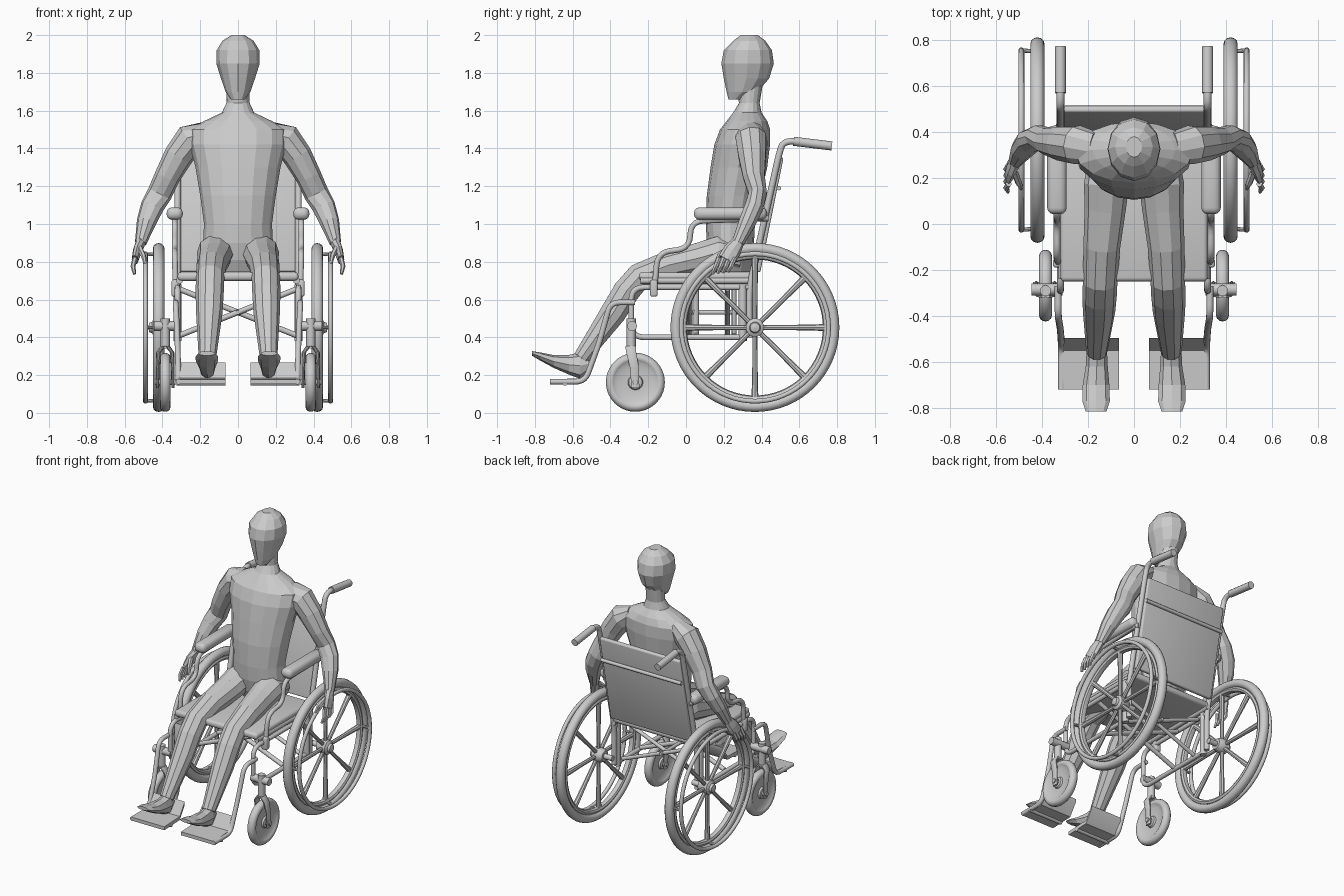
import bpy, bmesh
from math import sin, cos, pi, radians
from mathutils import Vector, Matrix

if "Cube" in bpy.data.objects:
    bpy.data.objects.remove(bpy.data.objects["Cube"])


def finish(name, bm, mirror=False, smooth=True):
    bmesh.ops.recalc_face_normals(bm, faces=bm.faces)
    me = bpy.data.meshes.new(name)
    bm.to_mesh(me)
    bm.free()
    if smooth:
        me.shade_smooth()
        me.set_sharp_from_angle(angle=radians(38))
    ob = bpy.data.objects.new(name, me)
    bpy.context.collection.objects.link(ob)
    if mirror:
        ob.modifiers.new("mirror", 'MIRROR')
    return ob


def skin(bm, rings, closed=False):
    """Bridge rings of points; cap the ends unless the loop is closed."""
    vs = [[bm.verts.new(p) for p in r] for r in rings]
    n = len(vs[0])
    pairs = list(zip(vs, vs[1:])) + ([(vs[-1], vs[0])] if closed else [])
    for a, b in pairs:
        for i in range(n):
            bm.faces.new((a[i], a[(i + 1) % n], b[(i + 1) % n], b[i]))
    if not closed:
        bm.faces.new(vs[0][::-1])
        bm.faces.new(vs[-1])


def loft_into(bm, secs, n, axis=None):
    """Elliptical sections (x, y, z, half width, half depth) along a path."""
    pts = [Vector(s[:3]) for s in secs]
    rings = []
    for i, s in enumerate(secs):
        t = Vector(axis) if axis else (pts[min(i + 1, len(pts) - 1)] - pts[max(i - 1, 0)]).normalized()
        ref = Vector((1, 0, 0)) if abs(t.x) < 0.9 else Vector((0, 1, 0))
        u = (ref - t * t.dot(ref)).normalized()
        v = t.cross(u)
        rings.append([pts[i] + u * s[3] * cos(2 * pi * k / n) + v * s[4] * sin(2 * pi * k / n) for k in range(n)])
    skin(bm, rings)


def loft(name, secs, n=12, axis=None, mirror=False, smooth=False):
    bm = bmesh.new()
    loft_into(bm, secs, n, axis)
    return finish(name, bm, mirror, smooth)


def tube(name, pts, r=0.015, fillet=0.06, mirror=True):
    """Round bar through points with rounded bends."""
    p = [Vector(q) for q in pts]
    path = [p[0]]
    for a, b, c in zip(p, p[1:], p[2:]):
        s = b + (a - b).normalized() * min(fillet, (a - b).length * .49)
        e = b + (c - b).normalized() * min(fillet, (c - b).length * .49)
        path += [s.lerp(b, k / 5).lerp(b.lerp(e, k / 5), k / 5) for k in range(6)]
    path.append(p[-1])
    return loft(name, [(*q, r, r) for q in path], 12, None, mirror, True)


def lathe(name, profile, y, z, n=48):
    """Closed (x, radius) profile turned about a sideways axle."""
    bm = bmesh.new()
    skin(bm, [[(x, y + r * cos(2 * pi * k / n), z + r * sin(2 * pi * k / n)) for x, r in profile]
              for k in range(n)], closed=True)
    return finish(name, bm, True)


def oval(x, r, rx, rr, n=12):
    return [(x + rx * cos(2 * pi * k / n), r + rr * sin(2 * pi * k / n)) for k in range(n)]


def box(name, c, size, bevel=0.01, rx=0.0, mirror=False):
    bm = bmesh.new()
    bmesh.ops.create_cube(bm, size=1, matrix=Matrix.Translation(c) @ Matrix.Rotation(rx, 4, 'X') @ Matrix.Diagonal((*size, 1)))
    bmesh.ops.bevel(bm, geom=bm.edges[:], offset=bevel, segments=3, profile=0.5, affect='EDGES')
    return finish(name, bm, mirror)


# Rear wheels: tyre, rim, push rim, spokes, hub
WY, WZ = 0.365, 0.452
lathe("rear_tyre", oval(.42, .418, .031, .029), WY, WZ, 64)
lathe("rear_rim", oval(.42, .378, .022, .018, 8), WY, WZ, 64)
lathe("push_rim", oval(.49, .39, .013, .013, 10), WY, WZ, 64)
lathe("rear_hub", [(.37, .001), (.37, .035), (.395, .048), (.445, .048), (.455, .03), (.47, .025), (.475, .001)], WY, WZ, 24)
bm = bmesh.new()
for k in range(8):
    d = Vector((0, cos(k * pi / 4), sin(k * pi / 4)))
    c = Vector((.42, WY, WZ))
    loft_into(bm, [(*(c + d * r), w, w) for r, w in ((.03, .013), (.2, .014), (.37, .018))], 8)
    if k % 2 == 0:
        a, b = c + d * .385, c + d * .39 + Vector((.07, 0, 0))
        loft_into(bm, [(*a, .009, .009), (*b, .009, .009)], 8)
finish("rear_spokes", bm, True)
tube("rear_axle", [(.31, WY, WZ), (.42, WY, WZ)], .018)

# Front casters with forks
CX, CY, CZ = .385, -.268, .162
lathe("caster_tyre", oval(CX, .13, .028, .026), CY, CZ, 40)
lathe("caster_disc", [(CX - .012, .001), (CX - .028, .02), (CX - .024, .035), (CX - .012, .04), (CX - .012, .095), (CX - .022, .115),
                      (CX + .022, .115), (CX + .012, .095), (CX + .012, .04), (CX + .024, .035), (CX + .028, .02), (CX + .012, .001)], CY, CZ, 40)
for s, nm in ((-1, "inner"), (1, "outer")):
    loft("caster_fork_" + nm, [(CX + s * .04, CY, CZ - .03, .008, .022), (CX + s * .04, CY - .005, .24, .009, .025),
                               (CX + s * .036, CY - .022, .32, .012, .028), (CX + s * .01, CY - .025, .355, .014, .03)], 10, (0, 0, 1), True, True)
tube("caster_axle", [(CX - .055, CY, CZ), (CX + .055, CY, CZ)], .015)
tube("caster_stem", [(CX, -.29, .34), (CX, -.29, .5)], .024)
tube("caster_clamp", [(.31, -.285, .46), (.445, -.285, .46)], .026)

# Side frame tubes
X = .32
tube("side_frame", [(X, .3, .40), (X, -.29, .40), (X, -.29, .665), (X, .34, .665)], .015, .07)
tube("rear_upright", [(X, .3, .38), (X, .3, .68)], .022)
tube("back_cane", [(X, .335, .40), (X, .335, .66), (X, .49, 1.36), (X, .515, 1.445), (X, .76, 1.415)], .017, .07)
tube("push_grip", [(X, .57, 1.438), (X, .772, 1.413)], .024)
tube("seat_rail", [(.31, -.24, .70), (.31, .36, .70)], .018)
box("frame_socket", (.33, -.17, .66), (.045, .04, .09), .012, mirror=True)

# Folding cross brace: one bar in front of the other
for s, y in ((1, .02), (-1, .055)):
    tube("cross_brace", [(-.31 * s, y, .41), (.31 * s, y, .655)], .015, mirror=False)
    tube("rear_cross_brace", [(-.31 * s, y + .2, .41), (.31 * s, y + .2, .655)], .013, mirror=False)
tube("brace_pivot", [(0, 0, .532), (0, .28, .532)], .012, mirror=False)

# Armrests
tube("armrest_tube", [(.335, .42, 1.03), (.335, .025, 1.015), (.335, .02, .87), (.335, -.15, .85), (.33, -.17, .62)], .015, .07)
box("armrest_pad", (.335, .235, 1.055), (.085, .385, .066), .028, mirror=True)
tube("armrest_rear_post", [(.335, .40, 1.03), (X, .43, 1.03)], .018)

# Upholstery
box("seat", (0, .055, .722), (.64, .61, .045), .018)
box("backrest", (0, .44, 1.05), (.62, .03, .62), .01, -.2)
tube("backrest_bar", [(-.31, .492, 1.19), (.31, .492, 1.19)], .012, mirror=False)

# Footrests: hanger, plate support, plate with raised heel
tube("footrest_hanger", [(.33, -.27, .585), (.33, -.40, .585), (.32, -.46, .37), (.315, -.535, .165), (.315, -.72, .165)], .015, .05)
bm = bmesh.new()
prof = [(-.72, .165), (-.55, .172), (-.495, .255)]
skin(bm, [[(x, y, z + h) for h, seq in ((-.012, prof), (.012, prof[::-1])) for y, z in seq] for x in (.065, .315)])
finish("footplate", bm, True)
tube("footplate_bar", [(.065, -.64, .158), (.325, -.64, .158)], .014)

# Rider: head, neck and torso, from (z, y front, y back, half width)
def stack(name, rows, n):
    return loft(name, [(0, (a + b) / 2, z, w, (b - a) / 2) for z, a, b, w in rows], n, (0, 0, 1))

stack("head", [(1.66, .225, .30, .038), (1.70, .215, .38, .066), (1.77, .2, .44, .09), (1.85, .187, .465, .115),
               (1.92, .2, .455, .113), (1.97, .25, .42, .082), (2.0, .29, .38, .035)], 12)
stack("torso", [(1.76, .27, .41, .06), (1.64, .28, .39, .062), (1.59, .25, .40, .085), (1.545, .215, .43, .18), (1.50, .18, .445, .255),
                (1.42, .15, .445, .255), (1.3, .13, .43, .225), (1.15, .11, .395, .2), (1.0, .105, .365, .18),
                (.9, .11, .36, .185), (.81, .13, .37, .19), (.745, .16, .35, .15)], 16)

# Rider limbs
loft("arm", [(.17, .33, 1.49, .05, .075), (.25, .345, 1.45, .085, .085), (.315, .35, 1.36, .078, .076), (.375, .36, 1.25, .068, .06),
             (.415, .38, 1.16, .066, .05), (.455, .36, 1.09, .062, .052), (.485, .325, 1.01, .052, .048), (.515, .275, .90, .031, .034)],
     10, mirror=True)
loft("leg", [(.11, .29, .83, .085, .08), (.12, .17, .85, .098, .09), (.125, .07, .82, .09, .085), (.14, -.1, .78, .08, .078),
             (.147, -.25, .72, .075, .075), (.15, -.315, .645, .075, .074), (.152, -.385, .53, .07, .072),
             (.157, -.47, .41, .058, .058), (.162, -.555, .29, .046, .045)], 10, mirror=True)
loft("foot", [(.162, -.515, .26, .033, .04), (.162, -.56, .25, .045, .07), (.162, -.62, .255, .048, .052), (.165, -.70, .272, .058, .034),
              (.165, -.77, .298, .06, .022), (.165, -.815, .315, .045, .012)], 8, (0, -1, 0), True)

# Hands with fingers and thumb
bm = bmesh.new()
loft_into(bm, [(.512, .28, .91, .028, .032), (.532, .245, .86, .024, .047), (.545, .215, .81, .018, .048)], 8)
for k in range(4):
    y = .175 + .027 * k
    loft_into(bm, [(.545, y, .82, .014, .014), (.556, y - .018, .775, .013, .013), (.548, y - .035, .735 + .004 * k, .008, .009)], 6)
loft_into(bm, [(.52, .225, .87, .016, .018), (.5, .175, .83, .014, .014), (.49, .155, .785, .008, .009)], 6)
finish("hand", bm, True, False)
